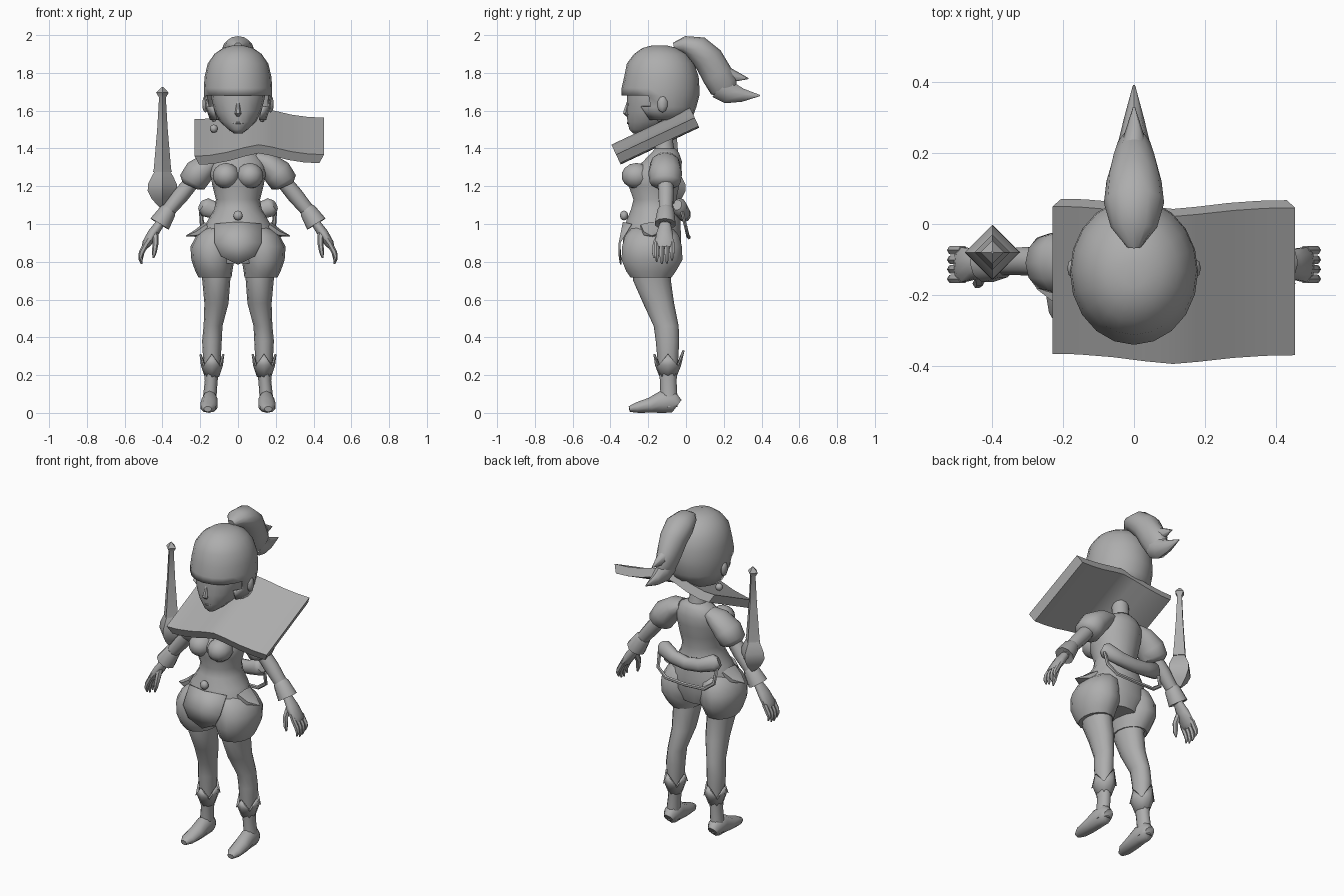
import bpy, bmesh, math
from mathutils import Vector

grey = bpy.data.materials.new("plain_grey")
grey.diffuse_color = (0.42, 0.42, 0.42, 1)


def finish(name, bm):
    bmesh.ops.recalc_face_normals(bm, faces=bm.faces)
    me = bpy.data.meshes.new(name)
    bm.to_mesh(me)
    bm.free()
    me.materials.append(grey)
    ob = bpy.data.objects.new(name, me)
    bpy.context.collection.objects.link(ob)
    return ob


def skin(name, rings, caps=True, drop=None):
    """Bridge closed rings of points; drop removes faces by their centre."""
    bm = bmesh.new()
    vs = [[bm.verts.new((p[0], p[1], max(p[2], 0))) for p in r] for r in rings]
    n = len(vs[0])
    for a, b in zip(vs, vs[1:]):
        for i in range(n):
            j = (i + 1) % n
            bm.faces.new((a[i], a[j], b[j], b[i]))
    if caps:
        bm.faces.new(vs[0])
        bm.faces.new(vs[-1])
    if drop:
        gone = [f for f in bm.faces if drop(f.calc_center_median())]
        bmesh.ops.delete(bm, geom=gone, context='FACES')
    return finish(name, bm)


def tube(name, pts, n=10, ref=(0, 1, 0), flat=False, side=1, **kw):
    """Points are x, y, z, radius a, radius b; flat keeps rings level."""
    ps = [Vector((p[0] * side, p[1], p[2])) for p in pts]
    rings = []
    for i, p in enumerate(pts):
        u, v = Vector((1, 0, 0)), Vector((0, 1, 0))
        if not flat:
            t = (ps[min(i + 1, len(ps) - 1)] - ps[max(i - 1, 0)]).normalized()
            u = t.cross(Vector(ref)).normalized()
            v = u.cross(t)
        rings.append([ps[i] + u * p[3] * math.cos(2 * math.pi * k / n)
                      + v * p[4] * math.sin(2 * math.pi * k / n) for k in range(n)])
    return skin(name, rings, **kw)


def ball(name, loc, size, seg=12):
    bm = bmesh.new()
    bmesh.ops.create_uvsphere(bm, u_segments=seg, v_segments=seg // 2 + 1, radius=1)
    for v in bm.verts:
        v.co = Vector([v.co[k] * size[k] + loc[k] for k in range(3)])
    return finish(name, bm)


def thicken(ob, t, offset=-1):
    m = ob.modifiers.new("thickness", 'SOLIDIFY')
    m.thickness, m.offset = t, offset


X = (1, 0, 0)

# Head: face, nose, hair cap with an opening for the face
tube("face", [(0, -.17, 1.76, .14, .14), (0, -.17, 1.67, .142, .143), (0, -.175, 1.6, .125, .14),
              (0, -.19, 1.54, .095, .12), (0, -.22, 1.5, .05, .08), (0, -.24, 1.48, .022, .04)],
     16, flat=True)
tube("nose", [(0, -.305, 1.65, .008, .008), (0, -.318, 1.6, .014, .014),
              (0, -.32, 1.585, .018, .015), (0, -.31, 1.57, .008, .008)], 6, flat=True)
tube("mouth", [(-.03, -.298, 1.535, .002, .004), (0, -.307, 1.535, .007, .007),
               (.03, -.298, 1.535, .002, .004)], 6)
hair = tube("hair", [(0, -.14, 1.945, .03, .04), (0, -.14, 1.932, .08, .09), (0, -.135, 1.9, .125, .14),
                     (0, -.135, 1.85, .16, .178), (0, -.13, 1.78, .177, .197),
                     (0, -.135, 1.72, .181, .206), (0, -.135, 1.68, .181, .206),
                     (0, -.13, 1.62, .172, .185), (0, -.11, 1.55, .148, .14)], 20, flat=True,
            drop=lambda c: (c.z < 1.68 and c.y < -.21) or c.z < 1.56)
thicken(hair, .012)

# Ponytail with two pointed ends
tube("ponytail", [(0, -.065, 1.94, .02, .02), (0, -.01, 1.95, .045, .065), (0, .06, 1.925, .073, .085),
                  (0, .12, 1.87, .08, .078), (0, .165, 1.79, .082, .065), (0, .2, 1.73, .08, .052),
                  (0, .225, 1.695, .05, .03)], 12, ref=X)
tube("ponytail_long_tip", [(0, .18, 1.73, .07, .05), (0, .23, 1.695, .06, .045),
                           (0, .3, 1.682, .035, .028), (0, .392, 1.68, .003, .003)], 8, ref=X)
tube("ponytail_short_tip", [(0, .16, 1.82, .055, .05), (0, .23, 1.785, .04, .035),
                            (0, .33, 1.77, .003, .003)], 8, ref=X)

# Neck and torso
tube("neck", [(0, -.11, 1.36, .065, .06), (0, -.115, 1.42, .048, .048), (0, -.13, 1.56, .05, .055)],
     12, flat=True)
tube("torso", [(0, -.11, 1.4, .06, .055), (0, -.11, 1.375, .105, .075), (0, -.125, 1.33, .14, .105),
               (0, -.165, 1.27, .148, .14), (0, -.17, 1.2, .135, .135), (0, -.165, 1.13, .117, .115),
               (0, -.167, 1.08, .125, .125), (0, -.172, 1.02, .16, .145), (0, -.18, .95, .2, .155),
               (0, -.18, .87, .21, .158), (0, -.18, .79, .14, .13)], 18, flat=True)
ball("belt_button", (0, -.328, 1.045), (.026, .022, .026), 10)

# Apron panel over the front of the shorts
bm = bmesh.new()
mid = [bm.verts.new(c) for c in ((0, -.33, 1.01), (0, -.352, .9), (0, -.345, .785))]
for s in (-1, 1):
    a, b, c = [bm.verts.new(p) for p in ((s * .125, -.29, 1.0), (s * .125, -.352, .9),
                                         (s * .09, -.352, .83))]
    bm.faces.new((mid[0], mid[1], b, a))
    bm.faces.new((mid[1], mid[2], c, b))
thicken(finish("apron", bm), .009, 0)

# Wide slanted shoulder cape: arched section swept from front to back
section = [(-.23, -.066), (-.16, -.064), (-.06, -.045), (.03, -.018), (.11, 0), (.18, -.014),
           (.28, -.04), (.37, -.054), (.455, -.058)]
loop = section + [(.115 + (x - .115) * .93, h - .05) for x, h in reversed(section)]
along, up = Vector((0, .905, .425)), Vector((0, -.425, .905))
skin("cape", [[Vector((x, -.395, 1.42)) + along * d + up * h for x, h in loop]
              for d in (0, .15, .31, .46)])

# Paired parts
for s, side in ((-1, "right"), (1, "left")):
    def pair(part, pts, n=10, **kw):
        return tube(f"{side}_{part}", pts, n, side=s, **kw)

    ball(f"{side}_ear", (s * .172, -.125, 1.635), (.018, .028, .045), 8)
    for i, (z, r) in enumerate(((1.555, .014), (1.505, .022))):
        ball(f"{side}_earring_{i + 1}", (s * .128, -.14, z), (r, r, r), 8)
    ball(f"{side}_bust", (s * .063, -.262, 1.255), (.072, .08, .068), 12)

    # Shorts and hip point
    pair("shorts_leg", [(.1, -.18, .99, .06, .1), (.115, -.18, .94, .105, .145), (.13, -.18, .88, .122, .163),
                        (.133, -.18, .81, .114, .165), (.128, -.185, .75, .098, .135),
                        (.122, -.185, .718, .088, .112)], 14, flat=True)
    pair("hip_point", [(.16, -.18, .985, .03, .07), (.22, -.18, .95, .02, .05),
                       (.275, -.18, .937, .002, .004)], 6)

    # Leg, boot cuff with points, foot
    pair("leg", [(.12, -.18, .78, .08, .1), (.115, -.18, .7, .074, .1), (.114, -.145, .58, .064, .082),
                 (.132, -.105, .46, .05, .066), (.138, -.098, .38, .052, .062),
                 (.138, -.096, .27, .046, .054), (.142, -.094, .17, .034, .044),
                 (.15, -.09, .08, .036, .045), (.15, -.09, .03, .04, .045)], 12, flat=True)
    crown = []
    for z, r, spike in ((.19, .038, 0), (.25, .058, 0), (.265, .066, .045)):
        crown.append([(s * .138 + r * math.cos(k * math.pi / 4),
                       -.095 + 1.18 * r * math.sin(k * math.pi / 4) * (1.12 if spike and k == 2 else 1),
                       z + (spike if k % 2 == 0 else -spike * .4) + (.02 if spike and k == 2 else 0))
                      for k in range(8)])
    thicken(skin(f"{side}_boot_cuff", crown, caps=False), .01)
    pair("foot", [(.15, -.045, .04, .035, .03), (.15, -.065, .055, .055, .043), (.15, -.13, .058, .058, .044),
                  (.153, -.19, .04, .04, .048), (.157, -.26, .028, .028, .042),
                  (.16, -.3, .02, .015, .02)], 10, ref=X)

    # Puffed sleeve, arm, cuff
    pair("sleeve", [(.09, -.11, 1.35, .035, .055), (.145, -.11, 1.325, .06, .078), (.21, -.11, 1.27, .078, .09),
                    (.243, -.11, 1.22, .074, .082), (.252, -.11, 1.2, .045, .05)], 12)
    pair("arm", [(.23, -.11, 1.24, .04, .042), (.3, -.105, 1.155, .043, .042), (.37, -.107, 1.07, .037, .038),
                 (.42, -.11, 1.0, .026, .032)])
    pair("wrist_cuff", [(.362, -.107, 1.08, .037, .04), (.37, -.107, 1.07, .045, .046),
                        (.415, -.11, 1.0, .057, .057), (.41, -.11, 1.005, .03, .03)])

    # Hand, four fingers, thumb
    pair("palm", [(.415, -.11, 1.0, .024, .03), (.45, -.113, .95, .028, .045), (.485, -.115, .895, .024, .052),
                  (.497, -.115, .875, .014, .045)])
    for i in range(4):
        y, drop = -.155 + i * .027, (.012, 0, .004, .02)[i]
        pair(f"finger_{i + 1}", [(.483, y, .9, .015, .014), (.51, y, .85, .015, .014),
                                 (.516, y, .815 + drop, .012, .012), (.51, y, .788 + drop, .004, .005)], 6)
    pair("thumb", [(.44, -.13, .955, .018, .02), (.436, -.16, .9, .016, .018),
                   (.443, -.168, .85, .013, .014), (.448, -.168, .82, .004, .005)], 6)

# Bedroll and strap loop at the back of the waist
tube("waist_roll", [(-.195, -.045, 1.1, .03, .025), (-.175, -.035, 1.09, .05, .04), (-.09, -.015, 1.06, .042, .036),
                    (0, -.008, 1.05, .04, .034), (.09, -.015, 1.06, .042, .036),
                    (.175, -.035, 1.09, .05, .04), (.195, -.045, 1.1, .03, .025)], 10)
tube("strap_loop", [(x, y, z, .012, .009) for x, y, z in (
    (-.16, -.04, 1.09), (-.195, -.02, 1.06), (-.19, 0, .98), (-.13, .01, .935), (0, .015, .93),
    (.13, .01, .935), (.19, 0, .98), (.195, -.02, 1.06), (.16, -.04, 1.09))], 6)

# Four-sided club floating beside the right arm
tube("club", [(-.4, -.08, z, r, r) for z, r in (
    (1.725, .004), (1.695, .033), (1.67, .018), (1.5, .028), (1.29, .046), (1.275, .05))], 4, flat=True)
tube("club_head", [(-.4, -.08, z, r, r) for z, r in (
    (1.28, .04), (1.255, .055), (1.21, .077), (1.175, .078), (1.13, .055), (1.085, .012))], 4, flat=True)

bpy.ops.object.select_all(action='SELECT')
bpy.context.view_layer.objects.active = hair
bpy.ops.object.shade_smooth_by_angle(angle=math.radians(50))
